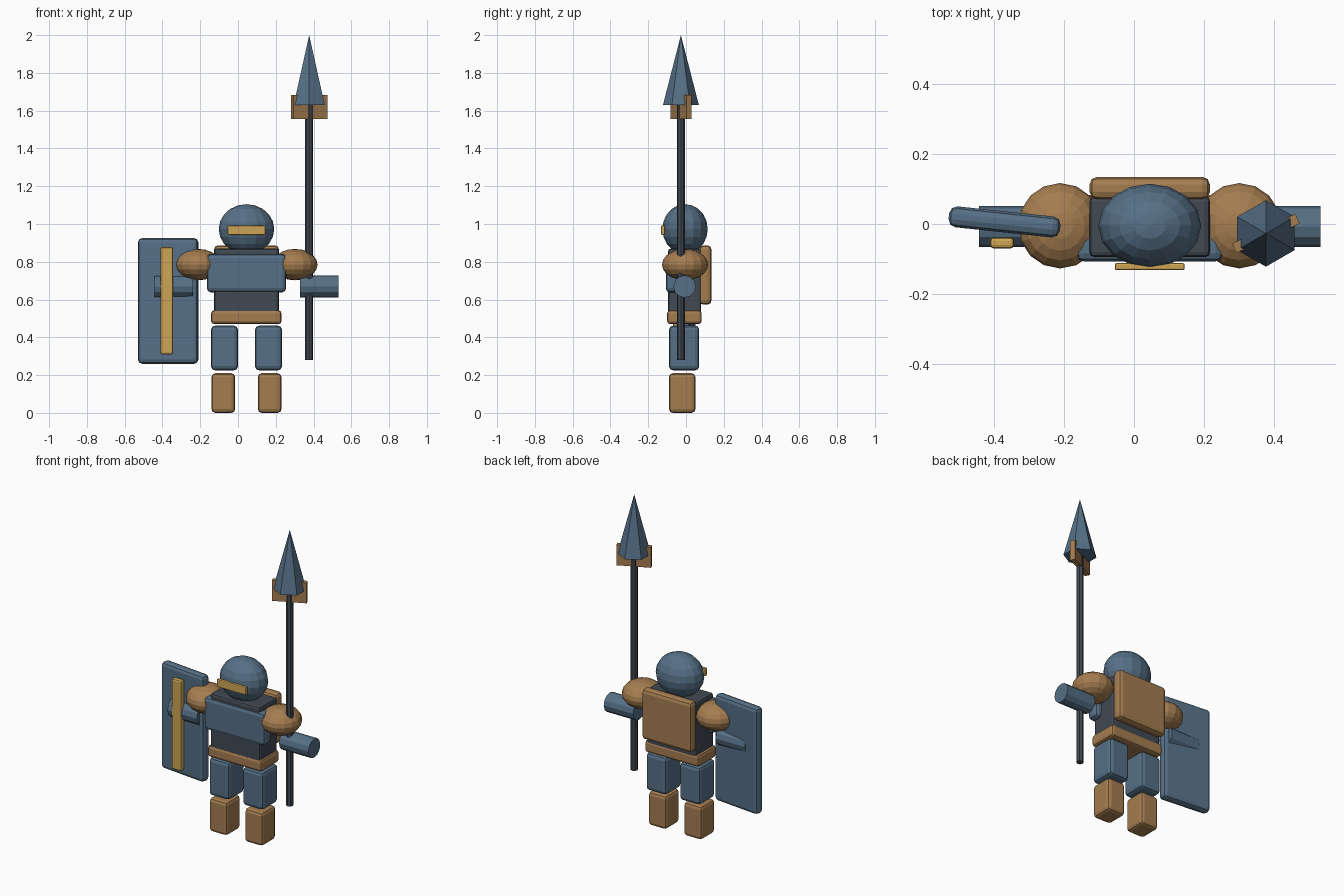
import bpy
import math

if "Cube" in bpy.data.objects:
    bpy.data.objects.remove(bpy.data.objects["Cube"])


def material(name, colour):
    m = bpy.data.materials.new(name)
    m.diffuse_color = (*colour, 1)
    m.use_nodes = True
    m.node_tree.nodes["Principled BSDF"].inputs["Base Color"].default_value = m.diffuse_color
    return m


STEEL = material("steel_blue", (0.093, 0.162, 0.240))
LEATHER = material("leather_brown", (0.376, 0.205, 0.080))
GOLD = material("gold_trim", (0.61, 0.376, 0.09))
DARK = material("dark_iron", (0.053, 0.067, 0.084))

MID = 0.045  # the body's own centre line


def finish(name, mat):
    ob = bpy.context.object
    ob.name = name
    ob.data.materials.append(mat)
    return ob


def box(name, mat, x, y, z, bevel=0.0, turn=0.0):
    """Box from (min, max) ranges, with optional rounded edges and turn about z."""
    mid = [(a + b) / 2 for a, b in (x, y, z)]
    bpy.ops.mesh.primitive_cube_add(size=1, location=mid)
    ob = finish(name, mat)
    size = [b - a for a, b in (x, y, z)]
    for v in ob.data.vertices:
        v.co = [c * s for c, s in zip(v.co, size)]
    ob.rotation_euler.z = math.radians(turn)
    if bevel:
        mod = ob.modifiers.new("rounded_edges", 'BEVEL')
        mod.width = bevel
        mod.segments = 2
    return ob


def ball(name, mat, centre, radii):
    bpy.ops.mesh.primitive_uv_sphere_add(segments=16, ring_count=10, radius=1, location=centre)
    ob = finish(name, mat)
    for v in ob.data.vertices:
        v.co = [c * r for c, r in zip(v.co, radii)]
    return ob


# Legs, boots, shoulders and forearms on both sides of the body
for side, s in (("left", -1), ("right", 1)):
    def span(a, b):
        return tuple(sorted((MID + s * a, MID + s * b)))

    box(side + "_boot", LEATHER, span(0.06, 0.185), (-0.09, 0.05), (0.0, 0.21), 0.02)
    box(side + "_leg", STEEL, span(0.045, 0.188), (-0.09, 0.07), (0.225, 0.462), 0.022)
    ball(side + "_shoulder", LEATHER, (MID + s * 0.256, -0.005, 0.785), (0.12, 0.122, 0.083))
    bpy.ops.mesh.primitive_cylinder_add(vertices=12, radius=0.059, depth=0.203,
                                        location=(MID + s * 0.386, -0.007, 0.669),
                                        rotation=(0, math.pi / 2, 0))
    finish(side + "_forearm", STEEL)

# Body
box("belt", LEATHER, (-0.142, 0.23), (-0.10, 0.083), (0.47, 0.543), 0.016)
box("torso", DARK, (-0.127, 0.217), (-0.095, 0.08), (0.51, 0.87), 0.015)
box("chest_plate", STEEL, (-0.165, 0.255), (-0.107, -0.03), (0.638, 0.842), 0.022)
box("backpack", LEATHER, (-0.127, 0.217), (0.07, 0.135), (0.573, 0.887), 0.022)

# Head
ball("helmet", STEEL, (MID, -0.005, 0.973), (0.147, 0.12, 0.132))
box("visor", GOLD, (-0.055, 0.145), (-0.132, -0.112), (0.943, 0.992), 0.005)

# Shield
box("shield", STEEL, (-0.53, -0.21), (-0.024, 0.036), (0.26, 0.925), 0.022, -6)
box("shield_stripe", GOLD, (-0.411, -0.343), (-0.07, -0.038), (0.31, 0.877), 0.01)

# Spear
SX, SY = 0.377, -0.027
bpy.ops.mesh.primitive_cylinder_add(vertices=8, radius=0.021, depth=1.37, location=(SX, SY, 0.965))
finish("spear_shaft", DARK)
bpy.ops.mesh.primitive_cone_add(vertices=6, radius1=0.095, radius2=0, depth=0.37,
                                location=(SX, SY, 1.815))
finish("spear_head", STEEL)
box("spear_crossguard", LEATHER, (SX - 0.1, SX + 0.1), (SY - 0.015, SY + 0.015), (1.555, 1.682), 0, 25)
